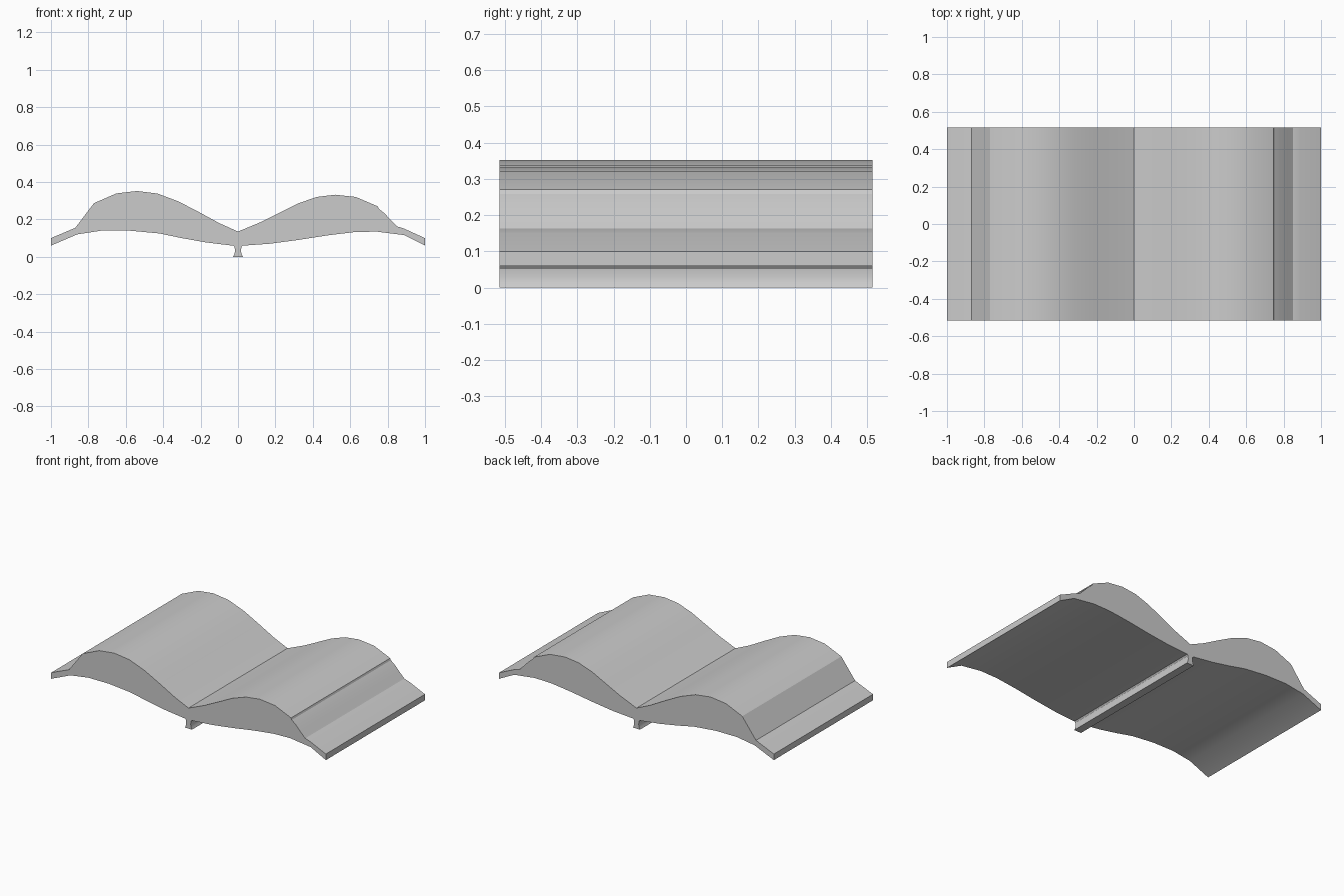
import bpy, bmesh
from mathutils import Vector

if "Cube" in bpy.data.objects:
    bpy.data.objects.remove(bpy.data.objects["Cube"])

HALF = 0.515  # half the book height along y


def extrude_profile(name, pts):
    """Extrude a closed x-z outline along y into a solid."""
    bm = bmesh.new()
    face = bm.faces.new([bm.verts.new((x, -HALF, z)) for x, z in pts])
    out = bmesh.ops.extrude_face_region(bm, geom=[face], use_keep_orig=True)
    moved = [g for g in out["geom"] if isinstance(g, bmesh.types.BMVert)]
    bmesh.ops.translate(bm, verts=moved, vec=Vector((0, 2 * HALF, 0)))
    bmesh.ops.recalc_face_normals(bm, faces=bm.faces)
    mesh = bpy.data.meshes.new(name)
    bm.to_mesh(mesh)
    bm.free()
    obj = bpy.data.objects.new(name, mesh)
    bpy.context.collection.objects.link(obj)
    bpy.ops.object.select_all(action='DESELECT')
    obj.select_set(True)
    bpy.context.view_layer.objects.active = obj
    bpy.ops.object.shade_smooth_by_angle(angle=0.4)
    return obj


# Cover: underside curve and upper curve of the thin bent board
cover_bottom = [(-1, 0.06), (-0.86, 0.12), (-0.73, 0.14), (-0.58, 0.14),
                (-0.42, 0.125), (-0.3, 0.1), (-0.17, 0.077), (-0.03, 0.06),
                (0.03, 0.06), (0.17, 0.07), (0.32, 0.09), (0.48, 0.115),
                (0.62, 0.132), (0.74, 0.135), (0.89, 0.116), (1, 0.06)]
cover_left = [(-1, 0.1), (-0.87, 0.155), (-0.73, 0.182), (-0.58, 0.182),
              (-0.42, 0.165), (-0.3, 0.142), (-0.17, 0.12), (0, 0.1)]
cover_right = [(0.17, 0.11), (0.32, 0.13), (0.48, 0.155), (0.62, 0.17),
               (0.74, 0.175), (0.85, 0.163), (0.89, 0.15), (1, 0.1)]
extrude_profile("cover", cover_bottom + (cover_left + cover_right)[::-1])

# Page blocks: domed tops meeting in the central gutter, resting on the cover
left_top = [(0, 0.135), (-0.1, 0.18), (-0.21, 0.24), (-0.32, 0.297),
            (-0.43, 0.338), (-0.54, 0.352), (-0.65, 0.339), (-0.77, 0.287)]
right_top = [(0, 0.135), (0.12, 0.185), (0.22, 0.235), (0.32, 0.285),
             (0.42, 0.32), (0.52, 0.332), (0.63, 0.32), (0.747, 0.27),
             (0.752, 0.258), (0.785, 0.231), (0.82, 0.193)]
extrude_profile("left_pages", left_top + cover_left[1:])
extrude_profile("right_pages", right_top + cover_right[5::-1] + [(0, 0.1)])

# Spine: narrow rib with a flared foot under the gutter
spine_half = [(0.027, 0.063), (0.018, 0.052), (0.016, 0.03), (0.02, 0.012),
              (0.026, 0)]
extrude_profile("spine", spine_half + [(-x, z) for x, z in reversed(spine_half)])
